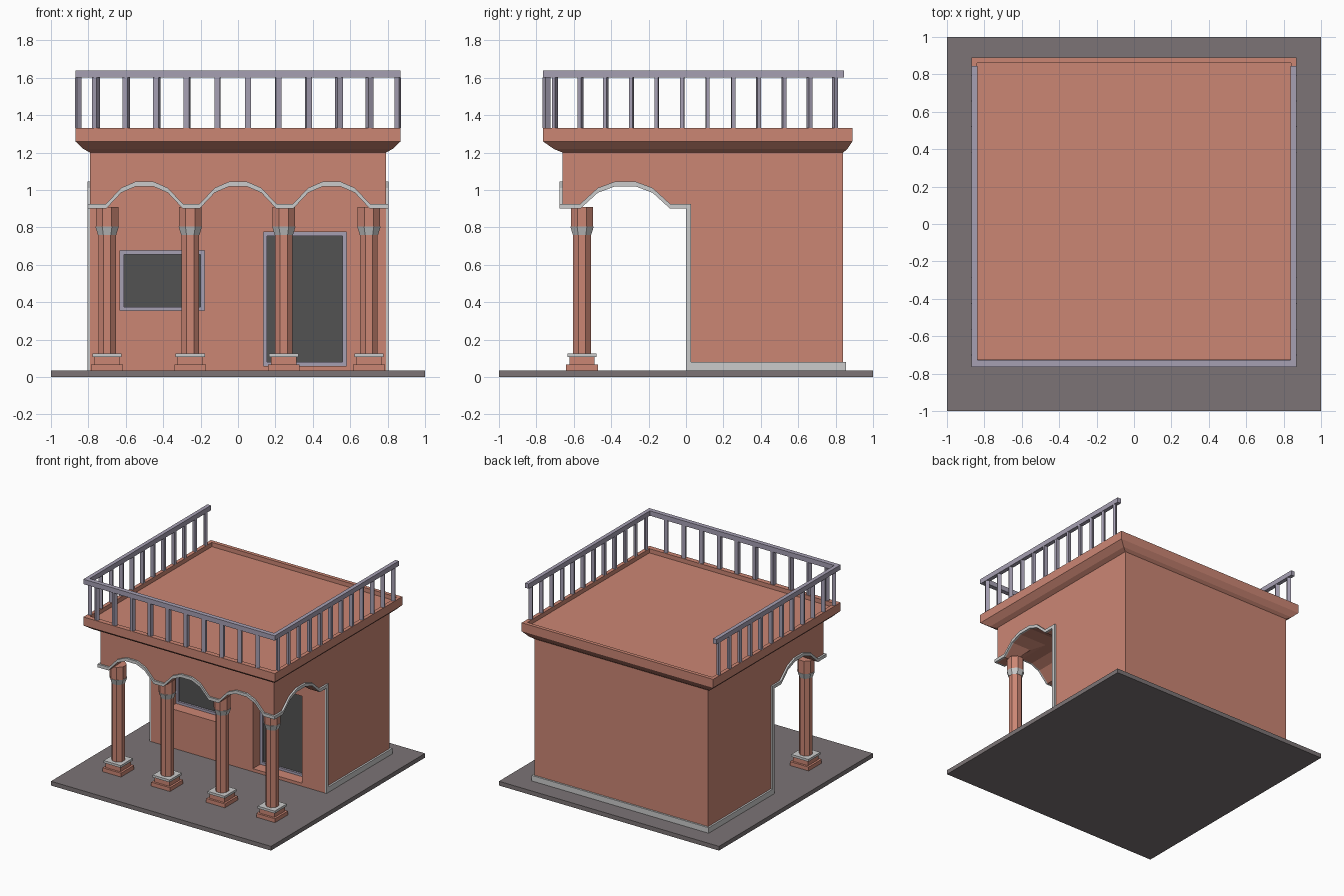
import bpy, bmesh
from mathutils import Matrix

cube = bpy.data.objects.get("Cube")
if cube:
    bpy.data.objects.remove(cube, do_unlink=True)


def material(name, rgb):
    m = bpy.data.materials.new(name)
    m.use_nodes = True
    m.diffuse_color = (*rgb, 1)
    m.node_tree.nodes["Principled BSDF"].inputs["Base Color"].default_value = (*rgb, 1)
    return m


CLAY = material("terracotta", (0.6, 0.24, 0.175))
TRIM = material("pale_grey", (0.6, 0.6, 0.6))
LILAC = material("lilac_grey", (0.38, 0.35, 0.45))
PAVE = material("paving_grey", (0.2, 0.175, 0.18))
DARK = material("dark_pane", (0.085, 0.085, 0.085))


def finish(name, bm, mat):
    bmesh.ops.recalc_face_normals(bm, faces=bm.faces)
    mesh = bpy.data.meshes.new(name)
    bm.to_mesh(mesh)
    bm.free()
    ob = bpy.data.objects.new(name, mesh)
    bpy.context.collection.objects.link(ob)
    if mat:
        mesh.materials.append(mat)
    return ob


def loft(name, rings, mat):
    """Skin a list of equal-length point rings and cap both ends."""
    bm = bmesh.new()
    loops = [[bm.verts.new(p) for p in ring] for ring in rings]
    for lo, hi in zip(loops, loops[1:]):
        for i in range(len(lo)):
            j = (i + 1) % len(lo)
            bm.faces.new((lo[i], lo[j], hi[j], hi[i]))
    bm.faces.new(loops[0])
    bm.faces.new(loops[-1])
    return finish(name, bm, mat)


def prism(name, pts, axis, a, b, mat):
    """Extrude a flat outline along an axis from a to b."""
    place = {"x": lambda p, q, t: (t, p, q),
             "y": lambda p, q, t: (p, t, q),
             "z": lambda p, q, t: (p, q, t)}[axis]
    return loft(name, [[place(p, q, t) for p, q in pts] for t in (a, b)], mat)


def rect(x0, x1, y0, y1):
    return [(x0, y0), (x1, y0), (x1, y1), (x0, y1)]


def box(name, x0, x1, y0, y1, z0, z1, mat):
    return prism(name, rect(x0, x1, y0, y1), "z", z0, z1, mat)


def cut(target, cutter):
    mod = target.modifiers.new("cut", "BOOLEAN")
    mod.operation, mod.solver, mod.object = "DIFFERENCE", "EXACT", cutter
    cutter.hide_render = True
    bpy.context.view_layer.objects.active = target
    bpy.ops.object.modifier_apply(modifier=mod.name)
    bpy.data.objects.remove(cutter, do_unlink=True)


FLOOR, SPRING, EAVE = 0.035, 0.9, 1.2
W, FRONT, BACK = 0.79, -0.66, 0.84


def arch(centre, half):
    """Faceted arch underside, left to right."""
    side = [(1, SPRING), (0.61, 0.985), (0.24, 1.018)]
    return ([(centre - half * k, z) for k, z in side]
            + [(centre + half * k, z) for k, z in reversed(side)])


box("paving_slab", -1, 1, -1, 1, 0, FLOOR, PAVE)

# House body: room plus vaulted porch
side_arch = arch(-0.325, 0.24)
body = prism("house_body",
             [(FRONT, SPRING)] + side_arch
             + [(0, SPRING), (0, FLOOR), (BACK, FLOOR), (BACK, EAVE), (FRONT, EAVE)],
             "x", -W, W, CLAY)
front_arches = [arch(c, 0.205) for c in (-0.5, 0, 0.5)]
for pts in front_arches:
    cutter = prism("vault_cutter", [(pts[0][0], 0.85)] + pts + [(pts[-1][0], 0.85)],
                   "y", -0.8, 0, None)
    cut(body, cutter)

# Recessed window and door
for name, x0, x1, z0, z1 in (("window", -0.63, -0.18, 0.355, 0.675),
                             ("door", 0.135, 0.58, 0.06, 0.775)):
    cut(body, box("opening_cutter", x0, x1, -0.1, 0.12, z0, z1, None))
    f = 0.02
    box(name + "_pane", x0 + f, x1 - f, 0.112, 0.12, z0 + f, z1 - f, DARK)
    for part, a, b, c, d in (("left", x1 - f, x1, z0, z1), ("right", x0, x0 + f, z0, z1),
                             ("top", x0 + f, x1 - f, z1 - f, z1),
                             ("bottom", x0 + f, x1 - f, z0, z0 + f)):
        box(f"{name}_frame_{part}", a, b, 0.095, 0.12, c, d, LILAC)


# Moulding over the arches
def band(name, path, axis, a, b):
    prism(name, path + [(p, z + 0.026) for p, z in reversed(path)], axis, a, b, TRIM)


P = 0.015
band("front_arch_trim", [(-W - P, SPRING)] + sum(front_arches, []) + [(W + P, SPRING)],
     "y", FRONT - P, FRONT)
for s, side in ((1, "left"), (-1, "right")):
    a, b = s * W, s * (W + P)
    band(side + "_arch_trim", [(FRONT, SPRING)] + side_arch + [(0.027, SPRING)], "x", a, b)
    x0, x1 = sorted((a, b))
    box(side + "_upright_trim", x0, x1, 0, 0.027, FLOOR, SPRING, TRIM)
    box(side + "_skirting", x0, x1, 0.027, BACK + P, FLOOR, 0.08, TRIM)
box("back_skirting", -W, W, BACK, BACK + P, FLOOR, 0.08, TRIM)


# Columns: octagonal shafts on square bases
def octagon_stack(name, x, y, levels, mat):
    rings = []
    for r, z in levels:
        k = r * 0.414
        rings.append([(x + u, y + v, z) for u, v in
                      ((r, -k), (r, k), (k, r), (-k, r), (-r, k), (-r, -k), (-k, -r), (k, -r))])
    loft(name, rings, mat)


CY = -0.556
for i, x in enumerate((-0.70, -0.255, 0.245, 0.70)):
    n = f"column_{i + 1}_"
    for part, h, z0, z1, mat in (("plinth", 0.085, FLOOR, 0.067, CLAY),
                                 ("base", 0.068, 0.067, 0.106, CLAY),
                                 ("base_cap", 0.078, 0.106, 0.125, TRIM)):
        box(n + part, x - h, x + h, CY - h, CY + h, z0, z1, mat)
    octagon_stack(n + "shaft", x, CY, [(0.047, 0.125), (0.047, 0.76)], CLAY)
    octagon_stack(n + "collar", x, CY, [(0.049, 0.76), (0.063, 0.805)], TRIM)
    octagon_stack(n + "capital", x, CY, [(0.06, 0.805), (0.06, 0.91)], CLAY)

# Flared cornice with a shallow sunken roof
cornice = [(W, FRONT, BACK, EAVE), (0.825, -0.705, 0.862, 1.218),
           (0.87, -0.765, 0.89, 1.26), (0.87, -0.765, 0.89, 1.33),
           (0.84, -0.725, 0.86, 1.33), (0.84, -0.725, 0.86, 1.295)]
loft("cornice_roof",
     [[(x, y, z) for x, y in rect(-w, w, y0, y1)] for w, y0, y1, z in cornice], CLAY)

# Railing on three sides
RAIL_Z, END = 1.60, 0.845
prism("handrail",
      [(-0.87, END), (-0.87, -0.765), (0.87, -0.765), (0.87, END),
       (0.838, END), (0.838, -0.728), (-0.838, -0.728), (-0.838, END)],
      "z", RAIL_Z, 1.64, LILAC)


def baluster(name, x, y, w, d, turn):
    ob = box(name, -w / 2, w / 2, -d / 2, d / 2, 1.33, RAIL_Z, LILAC)
    ob.data.transform(Matrix.Translation((x, y, 0)) @ Matrix.Rotation(turn, 4, "Z"))


for i in range(10):
    x = -0.76 + i * 0.1625
    baluster(f"front_baluster_{i + 1}", x, -0.745, 0.031, 0.031, x * 0.8)
for i in range(12):
    y = -0.70 + i * 0.136
    for s, side in ((1, "left"), (-1, "right")):
        baluster(f"{side}_baluster_{i + 1}", s * 0.854, y, 0.03, 0.02, s * (y - 0.07) * 0.7)
